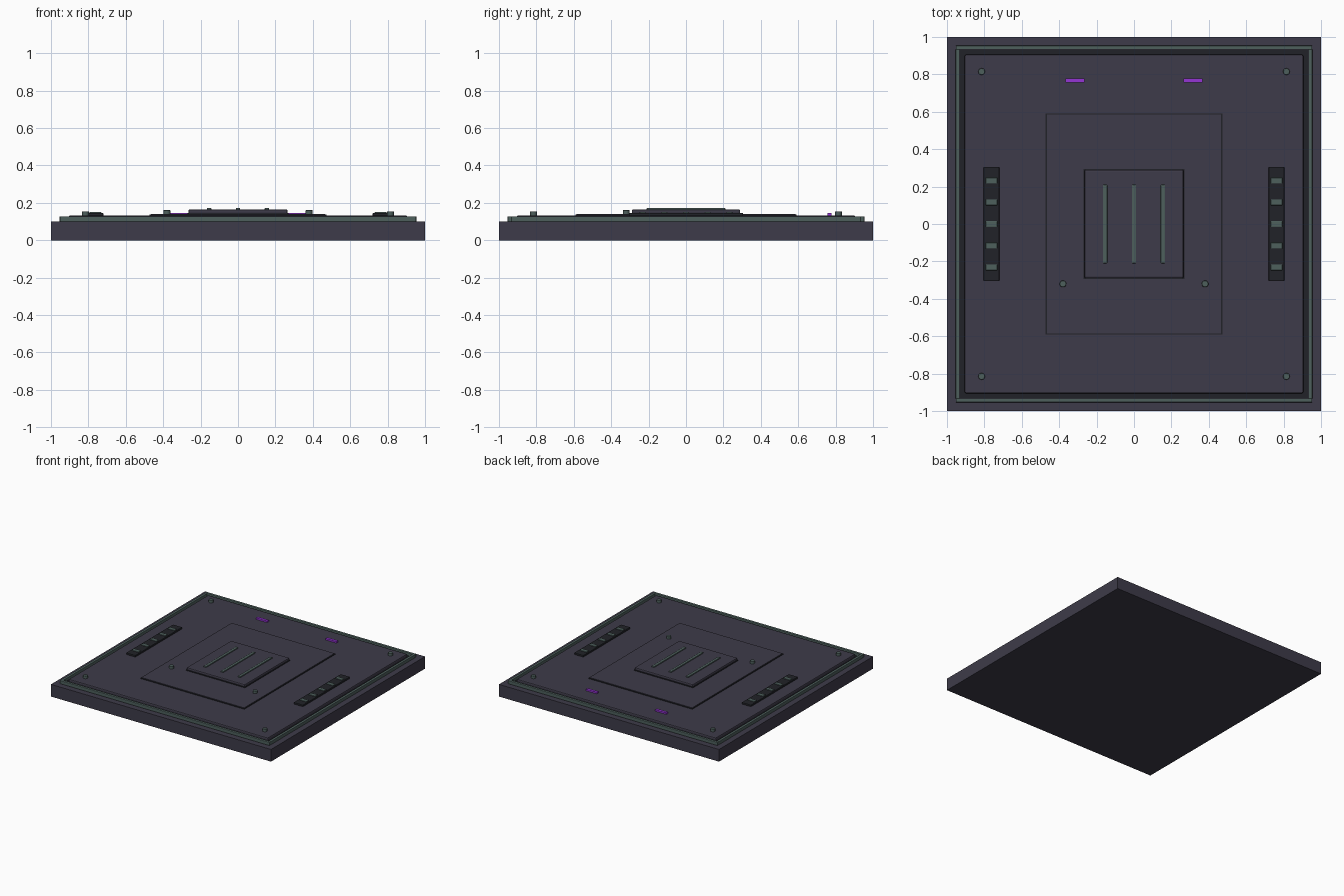
import bpy
import math

if "Cube" in bpy.data.objects:
    bpy.data.objects.remove(bpy.data.objects["Cube"])


def material(name, color):
    m = bpy.data.materials.new(name)
    m.diffuse_color = (*color, 1)
    m.use_nodes = True
    m.node_tree.nodes["Principled BSDF"].inputs["Base Color"].default_value = m.diffuse_color
    return m


SLATE = material("slate", (0.048, 0.044, 0.067))
DARK = material("dark_recess", (0.015, 0.016, 0.021))
GREEN = material("grey_green_metal", (0.075, 0.115, 0.108))
PURPLE = material("purple_light", (0.30, 0.035, 0.66))


def finish(name, mat, bevel):
    ob = bpy.context.object
    ob.name = name
    ob.data.materials.append(mat)
    if bevel:
        mod = ob.modifiers.new("bevel", 'BEVEL')
        mod.width = bevel
        mod.segments = 2
        mod.limit_method = 'ANGLE'
    return ob


def box(name, x, y, w, d, z0, z1, mat, bevel=0.0):
    bpy.ops.mesh.primitive_cube_add(size=1, location=(x, y, (z0 + z1) / 2))
    bpy.context.object.scale = (w, d, z1 - z0)
    bpy.ops.object.transform_apply(location=False, rotation=False, scale=True)
    return finish(name, mat, bevel)


def bolt(name, x, y, z0, z1):
    bpy.ops.mesh.primitive_cylinder_add(vertices=16, radius=0.018, depth=z1 - z0,
                                        location=(x, y, (z0 + z1) / 2))
    finish(name, GREEN, 0.003)
    bpy.ops.object.shade_smooth_by_angle(angle=math.radians(40))


# Base slab, recessed channel and main deck
box("base_slab", 0, 0, 2, 2, 0, 0.1, SLATE)
box("channel_floor", 0, 0, 1.86, 1.86, 0.09, 0.106, DARK)
box("main_deck", 0, 0, 1.81, 1.81, 0.1, 0.133, SLATE, 0.008)

# Border rails
for s in (-1, 1):
    box("rail_x", 0, s * 0.943, 1.906, 0.022, 0.1, 0.128, GREEN, 0.004)
    box("rail_y", s * 0.943, 0, 0.022, 1.87, 0.1, 0.128, GREEN, 0.004)

# Central stepped panels with dark outline and ribs
box("center_seam", 0, 0, 0.944, 1.184, 0.13, 0.138, DARK)
box("center_plate", 0, 0, 0.932, 1.172, 0.13, 0.141, SLATE)
box("raised_seam", 0, 0, 0.538, 0.588, 0.14, 0.146, DARK)
box("raised_panel", 0, 0, 0.53, 0.58, 0.14, 0.165, SLATE, 0.008)
for x in (-0.155, 0, 0.155):
    box("rib", x, 0, 0.024, 0.42, 0.16, 0.173, GREEN, 0.004)

for s in (-1, 1):
    # Side vents with slats
    box("vent", s * 0.762, 0, 0.084, 0.61, 0.13, 0.147, DARK, 0.004)
    for i in range(-2, 3):
        box("vent_slat", s * 0.762, i * 0.116, 0.062, 0.032, 0.14, 0.152, GREEN, 0.003)
    # Rear marker lights
    box("marker_light", s * 0.315, 0.767, 0.1, 0.022, 0.13, 0.146, PURPLE)
    # Deck bolts
    for t in (-1, 1):
        bolt("corner_bolt", s * 0.815, t * 0.815, 0.13, 0.155)
    bolt("center_bolt", s * 0.38, -0.32, 0.135, 0.162)
